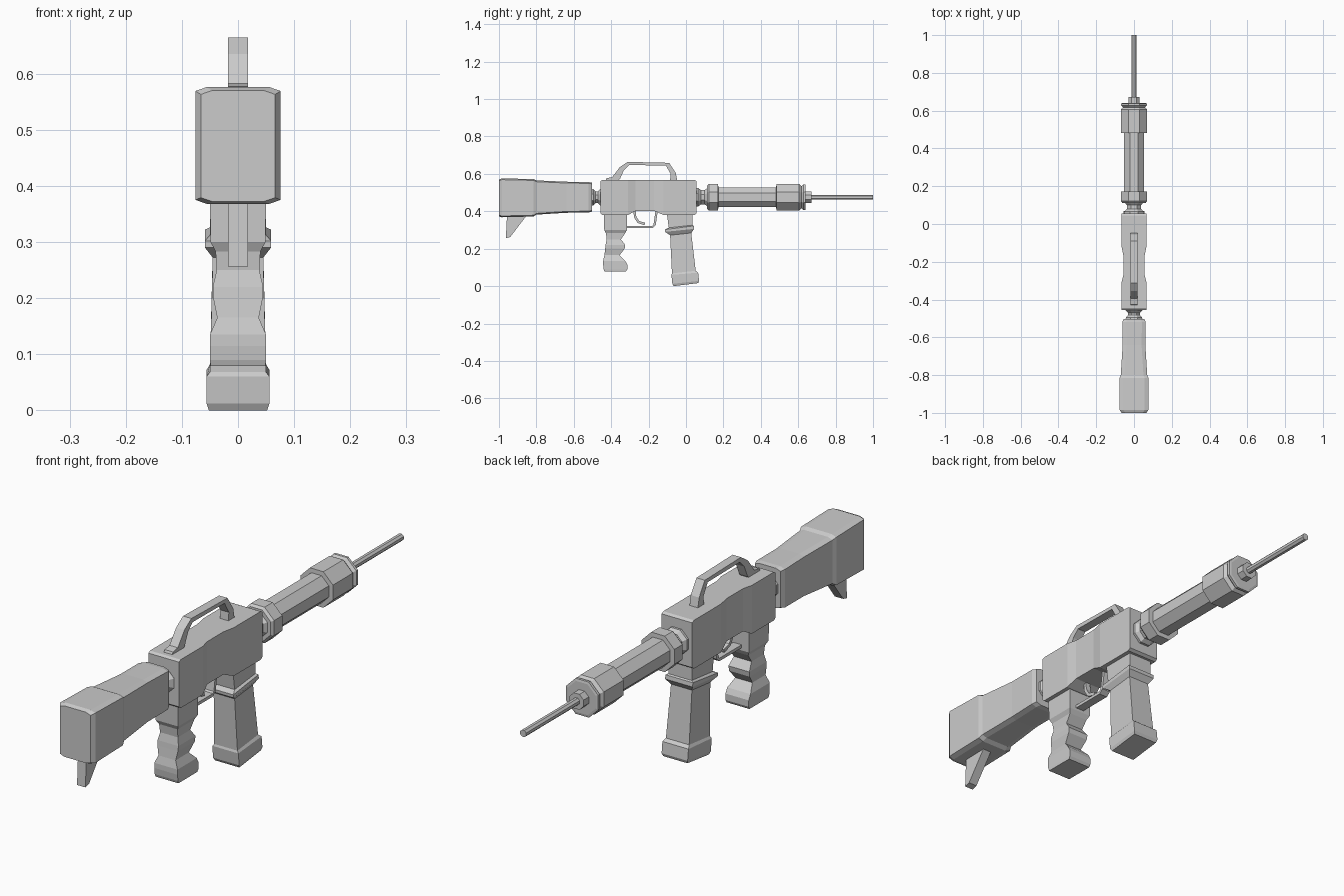
import bpy, bmesh, math
from mathutils import Vector

AXIS_Z = 0.475  # height of the barrel axis


def make(name, bm):
    bmesh.ops.recalc_face_normals(bm, faces=bm.faces)
    mesh = bpy.data.meshes.new(name)
    bm.to_mesh(mesh)
    bm.free()
    ob = bpy.data.objects.new(name, mesh)
    bpy.context.collection.objects.link(ob)
    return ob


def loft(name, rings):
    """Skin a row of equal-length point rings and cap both ends."""
    bm = bmesh.new()
    rows = [[bm.verts.new(p) for p in ring] for ring in rings]
    n = len(rows[0])
    for a, b in zip(rows, rows[1:]):
        for i in range(n):
            j = (i + 1) % n
            bm.faces.new((a[i], a[j], b[j], b[i]))
    bm.faces.new(rows[0])
    bm.faces.new(rows[-1])
    return make(name, bm)


def upright(y, hw, z0, z1, cx=0.0, cz=0.0):
    """Cross-section facing y, with chamfered corners when cx, cz are given."""
    if not cx:
        return [(-hw, y, z0), (hw, y, z0), (hw, y, z1), (-hw, y, z1)]
    return [(-hw + cx, y, z0), (hw - cx, y, z0), (hw, y, z0 + cz), (hw, y, z1 - cz),
            (hw - cx, y, z1), (-hw + cx, y, z1), (-hw, y, z1 - cz), (-hw, y, z0 + cz)]


def level(back, front, hw):
    """Cross-section running from a back (y, z) to a front (y, z)."""
    return [(-hw, *back), (hw, *back), (hw, *front), (-hw, *front)]


def spin(name, profile, sides=8):
    """Faceted turned part along y from (y, flat radius) pairs."""
    k = 1 / math.cos(math.pi / sides)
    angles = [2 * math.pi * (i + 0.5) / sides for i in range(sides)]
    return loft(name, [[(r * k * math.cos(a), y, AXIS_Z + r * k * math.sin(a))
                        for a in angles] for y, r in profile])


def plate(name, outline, hw):
    """Side outline of (y, z) points extruded across x."""
    return loft(name, [[(x, y, z) for y, z in outline] for x in (-hw, hw)])


def strip(name, path, hw, t):
    """Thin flat bar of thickness t following a (y, z) path."""
    pts = [Vector(p) for p in path]
    rings = []
    for i, p in enumerate(pts):
        d = (pts[min(i + 1, len(pts) - 1)] - pts[max(i - 1, 0)]).normalized()
        n = Vector((-d.y, d.x)) * t / 2
        rings.append(level(tuple(p - n), tuple(p + n), hw))
    return loft(name, rings)


# Stock: deep butt block, then a tapering body
loft("stock", [upright(y, hw, z0, z1, 0.02, 0.007) for y, hw, z0, z1 in (
    (-1.0, 0.066, 0.372, 0.57), (-0.985, 0.076, 0.368, 0.576), (-0.815, 0.076, 0.372, 0.572),
    (-0.80, 0.07, 0.382, 0.565), (-0.64, 0.06, 0.392, 0.558),
    (-0.52, 0.062, 0.394, 0.556), (-0.502, 0.055, 0.398, 0.553))])
plate("stock_spur", [(-0.957, 0.38), (-0.85, 0.38), (-0.94, 0.262), (-0.963, 0.256)], 0.018)
spin("stock_neck", [(-0.51, 0.045), (-0.495, 0.043), (-0.483, 0.032),
                    (-0.47, 0.032), (-0.457, 0.045), (-0.44, 0.045)])

# Receiver: narrower and arched in the middle
loft("receiver", [upright(y, hw, z0, z1) for y, hw, z0, z1 in (
    (-0.456, 0.066, 0.388, 0.562), (-0.446, 0.066, 0.38, 0.568), (-0.31, 0.066, 0.38, 0.568),
    (-0.27, 0.056, 0.402, 0.568), (-0.17, 0.056, 0.402, 0.568), (-0.12, 0.066, 0.38, 0.568),
    (0.045, 0.066, 0.38, 0.568), (0.056, 0.066, 0.388, 0.562))])

# Carrying handle on top
plate("carry_handle", [
    (-0.43, 0.565), (-0.425, 0.577), (-0.395, 0.582), (-0.355, 0.635), (-0.312, 0.664),
    (-0.09, 0.659), (-0.055, 0.605), (-0.047, 0.565), (-0.085, 0.565), (-0.082, 0.6),
    (-0.108, 0.645), (-0.305, 0.647), (-0.332, 0.62), (-0.352, 0.575), (-0.36, 0.565)], 0.018)

# Pistol grip with finger waves
loft("grip", [level((y0, z), (y1, z), hw) for z, y0, y1, hw in (
    (0.39, -0.44, -0.315, 0.05), (0.30, -0.437, -0.316, 0.049), (0.283, -0.428, -0.325, 0.04),
    (0.25, -0.424, -0.348, 0.038), (0.22, -0.43, -0.325, 0.045), (0.20, -0.432, -0.328, 0.044),
    (0.165, -0.436, -0.355, 0.037), (0.135, -0.443, -0.325, 0.05), (0.115, -0.443, -0.314, 0.05),
    (0.09, -0.44, -0.314, 0.05), (0.079, -0.436, -0.32, 0.049))])

# Magazine: raked forward, with a collar and a foot
loft("magazine", [level(b, f, hw) for b, f, hw in (
    ((-0.102, 0.385), (0.035, 0.39), 0.05), ((-0.092, 0.312), (0.036, 0.326), 0.05),
    ((-0.113, 0.302), (0.042, 0.322), 0.059), ((-0.112, 0.29), (0.044, 0.306), 0.059),
    ((-0.085, 0.272), (0.028, 0.284), 0.045), ((-0.075, 0.068), (0.052, 0.082), 0.05),
    ((-0.078, 0.06), (0.065, 0.072), 0.056), ((-0.073, 0.012), (0.07, 0.028), 0.056),
    ((-0.066, 0.0), (0.065, 0.016), 0.052))])

# Trigger and its guard
strip("trigger_guard", [(-0.33, 0.316), (-0.18, 0.316), (-0.168, 0.326), (-0.156, 0.41)], 0.018, 0.012)
strip("trigger", [(-0.275, 0.41), (-0.272, 0.37), (-0.255, 0.343), (-0.22, 0.332)], 0.01, 0.013)

# Front neck, handguard with two rings, muzzle nut and barrel
spin("front_neck", [(0.04, 0.05), (0.065, 0.05), (0.08, 0.038), (0.1, 0.038), (0.115, 0.05), (0.13, 0.05)])
spin("rear_ring", [(0.112, 0.062), (0.122, 0.07), (0.172, 0.07), (0.173, 0.045)])
spin("handguard", [(0.15, 0.053), (0.5, 0.053)])
spin("front_ring", [(0.482, 0.05), (0.483, 0.07), (0.605, 0.07), (0.618, 0.059),
                    (0.628, 0.069), (0.638, 0.069), (0.64, 0.06)])
spin("muzzle_nut", [(0.63, 0.03), (0.672, 0.03)])
spin("barrel", [(0.66, 0.013), (1.0, 0.013)])
